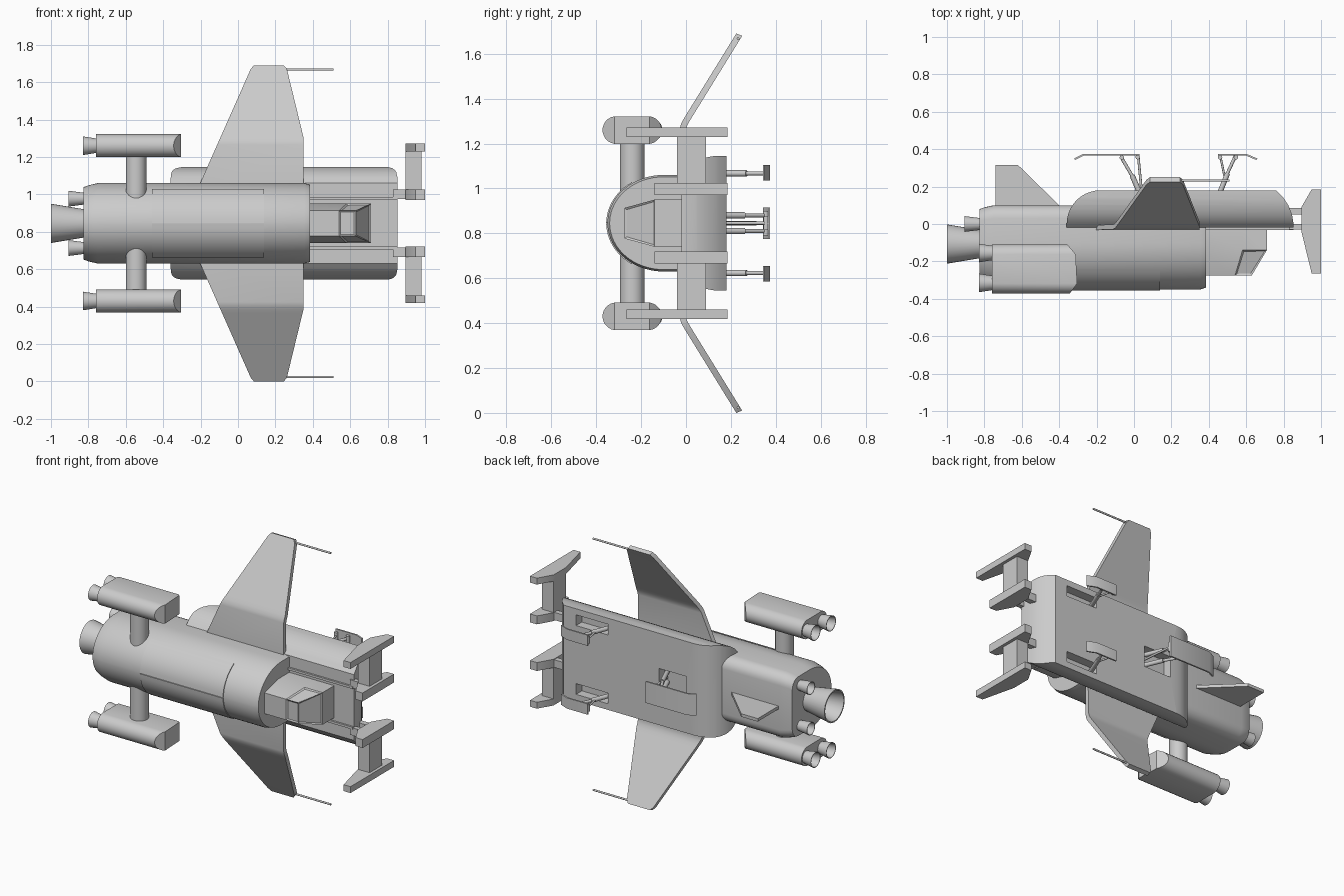
import bpy, bmesh
from math import sin, cos, pi, radians
from mathutils import Vector

if "Cube" in bpy.data.objects:
    bpy.data.objects.remove(bpy.data.objects["Cube"])

CZ = 0.845  # height of the symmetry plane; meshes are built around local z = 0


def loft(name, rings, strip=False, mirror=False, inset=None):
    """Skin a list of 3D rings; strip caps join mirrored points with quads."""
    bm = bmesh.new()
    vs = [[bm.verts.new(p) for p in r] for r in rings]
    n = len(rings[0])
    for a, b in zip(vs, vs[1:]):
        for i in range(n):
            j = (i + 1) % n
            bm.faces.new((a[i], a[j], b[j], b[i]))
    for r in (vs[0], vs[-1]):
        if strip:
            for i in range(n // 2 - 1):
                bm.faces.new((r[i], r[i + 1], r[n - 2 - i], r[n - 1 - i]))
        else:
            bm.faces.new(r)
    bmesh.ops.recalc_face_normals(bm, faces=bm.faces)
    if inset:
        panes = [f for f in bm.faces if inset(f.calc_center_median())]
        bmesh.ops.inset_individual(bm, faces=panes, thickness=0.012, depth=-0.006)
    me = bpy.data.meshes.new(name)
    bm.to_mesh(me)
    bm.free()
    ob = bpy.data.objects.new(name, me)
    bpy.context.collection.objects.link(ob)
    ob.location.z = CZ
    bpy.ops.object.select_all(action='DESELECT')
    ob.select_set(True)
    bpy.context.view_layer.objects.active = ob
    bpy.ops.object.shade_smooth_by_angle(angle=radians(32))
    if mirror:
        m = ob.modifiers.new("mirror", 'MIRROR')
        m.use_axis = (False, False, True)
        m.use_mirror_merge = False
    return ob


def sec(half):
    """Mirror a half section of (y, z) points."""
    return half + [(y, -z) for y, z in reversed(half)]


def at(section, x, s=1.0, cy=-0.1):
    return [(x, cy + (y - cy) * s, z * s) for y, z in section]


def plate(name, xy, z0, z1, mirror=False):
    return loft(name, [[(x, y, z) for x, y in xy] for z in (z0, z1)], mirror=mirror)


def box(name, x, y, z, mirror=False):
    return plate(name, [(x[0], y[0]), (x[1], y[0]), (x[1], y[1]), (x[0], y[1])], *z, mirror)


def rod(name, p, q, r, mirror=False, n=16):
    p, q = Vector(p), Vector(q)
    rot = (q - p).to_track_quat('Z', 'Y')
    rings = [[c + rot @ Vector((r * cos(2 * pi * i / n), r * sin(2 * pi * i / n), 0))
              for i in range(n)] for c in (p, q)]
    return loft(name, rings, mirror=mirror)


def nozzle(name, x0, x1, y, z, r0, r1, mirror=False, n=32):
    rings = [[(x, y + r * cos(2 * pi * i / n), z + r * sin(2 * pi * i / n)) for i in range(n)]
             for x, r in ((x0, r0), (x1, r1), (x1, r1 * .92), (x0 - .015, r0 * .85))]
    return loft(name, rings, mirror=mirror)


def cut(ob, cutters, op):
    for c in cutters:
        m = ob.modifiers.new("cut", 'BOOLEAN')
        m.object, m.operation, m.solver = c, op, 'EXACT'
        bpy.context.view_layer.update()
        bpy.context.view_layer.objects.active = ob
        bpy.ops.object.modifier_apply(modifier=m.name)
        bpy.data.objects.remove(c)


# Main fuselage: flat sides, arched back, rounded belly corners
corner = [(0.03 + 0.07 * cos(a * pi / 12), 0.145 + 0.07 * sin(a * pi / 12)) for a in range(7)]
arch = [(-0.1 - 0.25 * sin(t), 0.215 * cos(t)) for t in [pi / 2 * i / 16.3 for i in range(17)]]
body = sec(corner + arch)
loft("fuselage", [at(body, -0.825, .9), at(body, -0.80, .945), at(body, -0.75),
                  at(body, 0.355), at(body, 0.385, .96)], strip=True)

# Raised bay doors on the arched back
door = [(y * 1.015, max(z * 1.02, 0.002)) for y, z in arch if y < -0.23]
door = door[:-1] + [(-0.356, 0.002), (-0.25, 0.002)]
loft("bay_door", [[(x, y, z) for y, z in door] for x in (-0.46, 0.14)], mirror=True)

# Wide lower hull: section along x intersected with side profile
half = [(0.18, 0.3), (0.13, 0.3), (0.10, 0.295), (0.07, 0.286), (0.04, 0.272), (0.01, 0.25), (-0.02, 0.215)]
hull = loft("lower_hull", [at(sec(half), -0.5), at(sec(half), 1.0)])
rear = [(-0.18 - 0.18 * sin(t), -0.0 + 0.18 * cos(t)) for t in [pi / 2 * i / 10 for i in range(11)]]
nose = [(0.853, -0.1), (0.853, 0.0), (0.845, 0.05), (0.825, 0.1), (0.795, 0.145), (0.76, 0.18)]
side = plate("hull_cutter", rear + [(-0.36, -0.1)] + nose, -0.5, 0.5)
cut(hull, [side], 'INTERSECT')
# Landing gear wells
cut(hull, [box("well", (-0.13, 0.07), (0.12, 0.3), (-0.07, 0.07)),
           box("well", (0.44, 0.67), (0.12, 0.3), (0.19, 0.26)),
           box("well", (0.44, 0.67), (0.12, 0.3), (-0.26, -0.19))], 'DIFFERENCE')
bpy.context.view_layer.objects.active = hull
hull.select_set(True)
bpy.ops.object.shade_smooth_by_angle(angle=radians(32))
box("floor_rail", (0.36, 0.852), (-0.032, 0.0), (0.125, 0.14), True)

# Cockpit with inset windows
cab = sec([(-0.02, 0.105), (-0.14, 0.105), (-0.275, 0.068)])
fronts = [(.35, .35, .35), (.58, .58, .54), (.71, .71, .63)]
loft("cockpit", [[(x, y, z) for x, (y, z) in zip(f + f[::-1], cab)] for f in fronts],
     strip=True, inset=lambda c: c.x > 0.58 and c.y < -0.15)

# Wings: flat root, then bent outward
def wing_ring(z, y, x0=None, x1=None):
    h = z - CZ
    x0 = -0.2 + (z - 1.06) * 0.443 if x0 is None else x0
    x1 = 0.35 - max(0, z - 1.3) * 0.243 if x1 is None else x1
    t = 0.013
    return [(x0, y - t, h + t * .4), (x1, y - t, h + t * .4), (x1, y + t, h - t * .4), (x0, y + t, h - t * .4)]


loft("wing", [wing_ring(1.0, -0.02), wing_ring(1.26, -0.015), wing_ring(1.28, -0.01),
              wing_ring(1.30, 0.0), wing_ring(1.32, 0.012), wing_ring(1.665, 0.225),
              wing_ring(1.685, 0.237, 0.085, 0.245)], mirror=True)
rod("wing_gun", (0.24, 0.232, 0.822), (0.51, 0.232, 0.822), 0.006, True)

# Engine pods with wedge noses, pylons and nozzles
arc = [pi * (i + .5) / 12 for i in range(12)]
pod = sec([(-0.24 + (0.07 if c < pi / 2 else -0.07) + 0.062 * cos(c), 0.062 * sin(c)) for c in arc])


def pod_nose(y):
    pts = [(-0.38, -0.35), (-0.32, -0.305), (-0.265, -0.275), (-0.235, -0.27),
           (-0.2, -0.28), (-0.14, -0.33), (-0.10, -0.365)]
    for (a, xa), (b, xb) in zip(pts, pts[1:]):
        if a <= y <= b:
            return xa + (xb - xa) * (y - a) / (b - a)


loft("engine_pod", [[(-0.76, y, z + 0.415) for y, z in pod],
                    [(pod_nose(y), y, z + 0.415) for y, z in pod]], strip=True, mirror=True)
rod("pylon", (-0.545, -0.24, 0.1), (-0.545, -0.24, 0.39), 0.055, True, 32)
for y in (-0.155, -0.315):
    nozzle("pod_nozzle", -0.755, -0.83, y, 0.415, 0.038, 0.05, True)
nozzle("main_nozzle", -0.82, -1.0, -0.107, 0, 0.075, 0.105)
nozzle("small_nozzle", -0.81, -0.905, 0.0, 0.132, 0.03, 0.042, True)

# Belly fin
plate("belly_fin", [(-0.74, 0.08), (-0.74, 0.315), (-0.62, 0.315), (-0.4, 0.1), (-0.4, 0.08)], -0.01, 0.01)

# Front I-shaped brackets
box("bracket_web", (0.895, 0.98), (-0.04, 0.09), (0.17, 0.40), True)
plate("bracket_outer_flange", [(0.95, 0.185), (1, 0.185), (1, -0.265), (0.95, -0.265), (0.895, -0.04),
                               (0.895, 0.09)], 0.385, 0.427, True)
plate("bracket_inner_flange", [(0.95, 0.185), (1, 0.185), (1, -0.14), (0.95, -0.14), (0.895, -0.04),
                               (0.895, 0.09)], 0.125, 0.18, True)
box("bracket_arm", (0.83, 0.9), (-0.03, 0.0), (0.13, 0.18), True)
box("bracket_arm_lower", (0.83, 0.9), (0.05, 0.085), (0.13, 0.18), True)

# Front landing gear
plate("front_foot", [(0.45, 0.375), (0.6, 0.375), (0.66, 0.35), (0.655, 0.342), (0.6, 0.365),
                     (0.45, 0.365)], 0.19, 0.26, True)
rod("front_leg", (0.44, 0.12, 0.222), (0.5, 0.27, 0.222), 0.014, True)
rod("front_piston", (0.49, 0.25, 0.222), (0.545, 0.37, 0.222), 0.009, True)
rod("front_strut", (0.485, 0.25, 0.222), (0.46, 0.37, 0.222), 0.006, True)
for x in (0.46, 0.545):
    rod("front_hinge", (x, 0.357, 0.2), (x, 0.357, 0.245), 0.012, True)

# Rear landing gear
plate("rear_foot", [(-0.32, 0.35), (-0.27, 0.375), (0.03, 0.375), (0.03, 0.365), (-0.27, 0.365),
                    (-0.315, 0.342)], -0.07, 0.07)
rod("rear_leg", (0.05, 0.12, 0.035), (-0.01, 0.26, 0.035), 0.014, True)
rod("rear_piston", (0.0, 0.24, 0.035), (-0.07, 0.36, 0.035), 0.009, True)
rod("rear_strut", (0.045, 0.13, 0), (0.022, 0.37, 0), 0.007)
rod("rear_hinge", (-0.065, 0.355, -0.055), (-0.065, 0.355, 0.055), 0.012)
rod("rear_hinge_front", (0.02, 0.357, -0.03), (0.02, 0.357, 0.03), 0.012)
